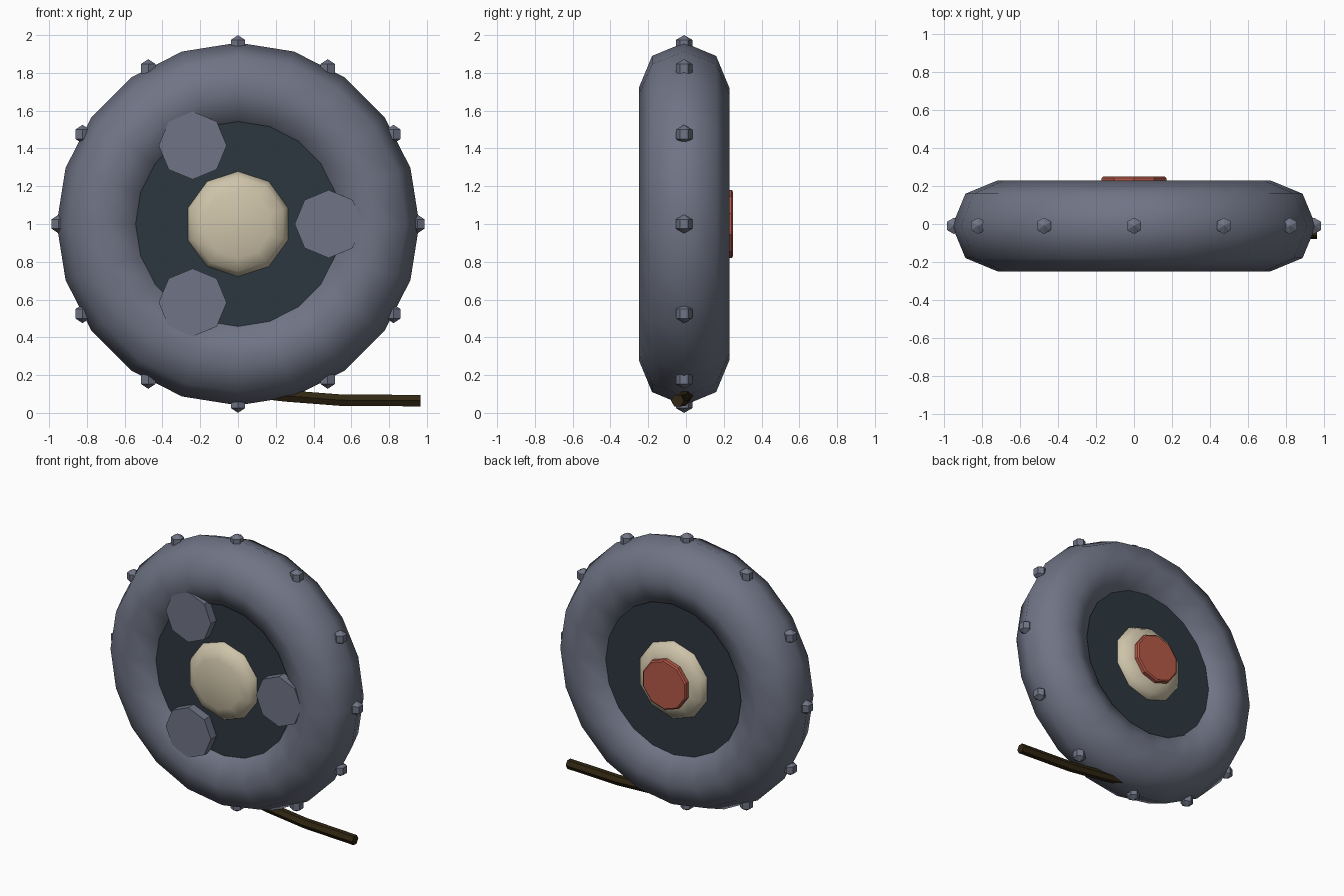
import bpy
import bmesh
from math import sin, cos, pi, radians
from mathutils import Vector

default_cube = bpy.data.objects.get("Cube")
if default_cube:
    bpy.data.objects.remove(default_cube)

CENTRE = Vector((0, -0.01, 1))


def material(name, rgb):
    mat = bpy.data.materials.new(name)
    mat.use_nodes = True
    colour = (*rgb, 1)
    mat.diffuse_color = colour
    bsdf = mat.node_tree.nodes["Principled BSDF"]
    bsdf.inputs["Base Color"].default_value = colour
    bsdf.inputs["Roughness"].default_value = 0.8
    return mat


slate = material("slate grey", (0.16, 0.175, 0.235))
dark = material("dark blue grey", (0.027, 0.039, 0.05))
cream = material("cream", (0.62, 0.55, 0.4))
red = material("brick red", (0.47, 0.1, 0.066))
brown = material("dark brown", (0.03, 0.019, 0.006))


def finish(name, bm, mat, location, smooth=False):
    bmesh.ops.recalc_face_normals(bm, faces=bm.faces)
    for face in bm.faces:
        face.smooth = smooth
    mesh = bpy.data.meshes.new(name)
    bm.to_mesh(mesh)
    bm.free()
    mesh.materials.append(mat)
    obj = bpy.data.objects.new(name, mesh)
    obj.location = location
    bpy.context.collection.objects.link(obj)
    return obj


def lathe(name, profile, sides, mat, location=CENTRE, closed=False, smooth=False):
    """Spin (radius, y) points about the y axis, first corner pointing up."""
    bm = bmesh.new()
    rings = []
    for r, y in profile:
        angles = [2 * pi * i / sides for i in range(sides)]
        rings.append([bm.verts.new((r * sin(a), y, r * cos(a))) for a in angles])
    pairs = list(zip(rings, rings[1:]))
    if closed:
        pairs.append((rings[-1], rings[0]))
    else:
        bm.faces.new(rings[0])
        bm.faces.new(rings[-1])
    for a, b in pairs:
        for i in range(sides):
            j = (i + 1) % sides
            bm.faces.new((a[i], a[j], b[j], b[i]))
    return finish(name, bm, mat, location, smooth)


# Tyre: octagonal tube section
tube = [(0.72 + 0.24 * cos(k * pi / 4), 0.24 * sin(k * pi / 4)) for k in range(8)]
lathe("tyre", tube, 20, slate, closed=True, smooth=True)

# Web disc filling the ring
lathe("wheel_disc", [(0.58, -0.15), (0.58, 0.15)], 20, dark)

# Domed hub with a coloured cap on its back
lathe("hub", [(0.18, -0.225), (0.25, -0.195), (0.278, -0.155), (0.278, 0.155),
              (0.25, 0.195), (0.18, 0.225)], 10, cream, smooth=True)
lathe("back_cap", [(0.18, 0.215), (0.18, 0.252), (0.17, 0.26)], 10, red)

# Three front lugs
for n in range(3):
    a = radians(120 * n)
    spot = CENTRE + Vector((0.48 * cos(a), 0, 0.48 * sin(a)))
    lathe(f"front_lug_{n + 1}", [(0.18, -0.213), (0.18, -0.1)], 8, slate, spot)

# Twelve upright tread studs
for n in range(12):
    a = radians(30 * n)
    bm = bmesh.new()
    bmesh.ops.create_uvsphere(bm, u_segments=6, v_segments=3, radius=0.05)
    # keep hexagon corners on the y axis
    corner = max(bm.verts, key=lambda v: v.co.y)
    if corner.co.y < 0.04:
        for v in bm.verts:
            v.co.x, v.co.y = -v.co.y, v.co.x
    finish(f"tread_stud_{n + 1}", bm, slate,
           CENTRE + Vector((0.95 * cos(a), 0, 0.95 * sin(a))))

# Trailing hexagonal cable along the ground
bm = bmesh.new()
path = [(0.12, 0.01, 0.105), (0.25, 0, 0.09), (0.55, -0.02, 0.067), (0.965, -0.045, 0.065)]
rings = []
for x, y, z in path:
    rings.append([bm.verts.new((x, y + 0.035 * cos(k * pi / 3), z + 0.035 * sin(k * pi / 3)))
                  for k in range(6)])
for a, b in zip(rings, rings[1:]):
    for i in range(6):
        j = (i + 1) % 6
        bm.faces.new((a[i], a[j], b[j], b[i]))
bm.faces.new(rings[0])
bm.faces.new(rings[-1])
finish("trailing_cable", bm, brown, (0, 0, 0))
